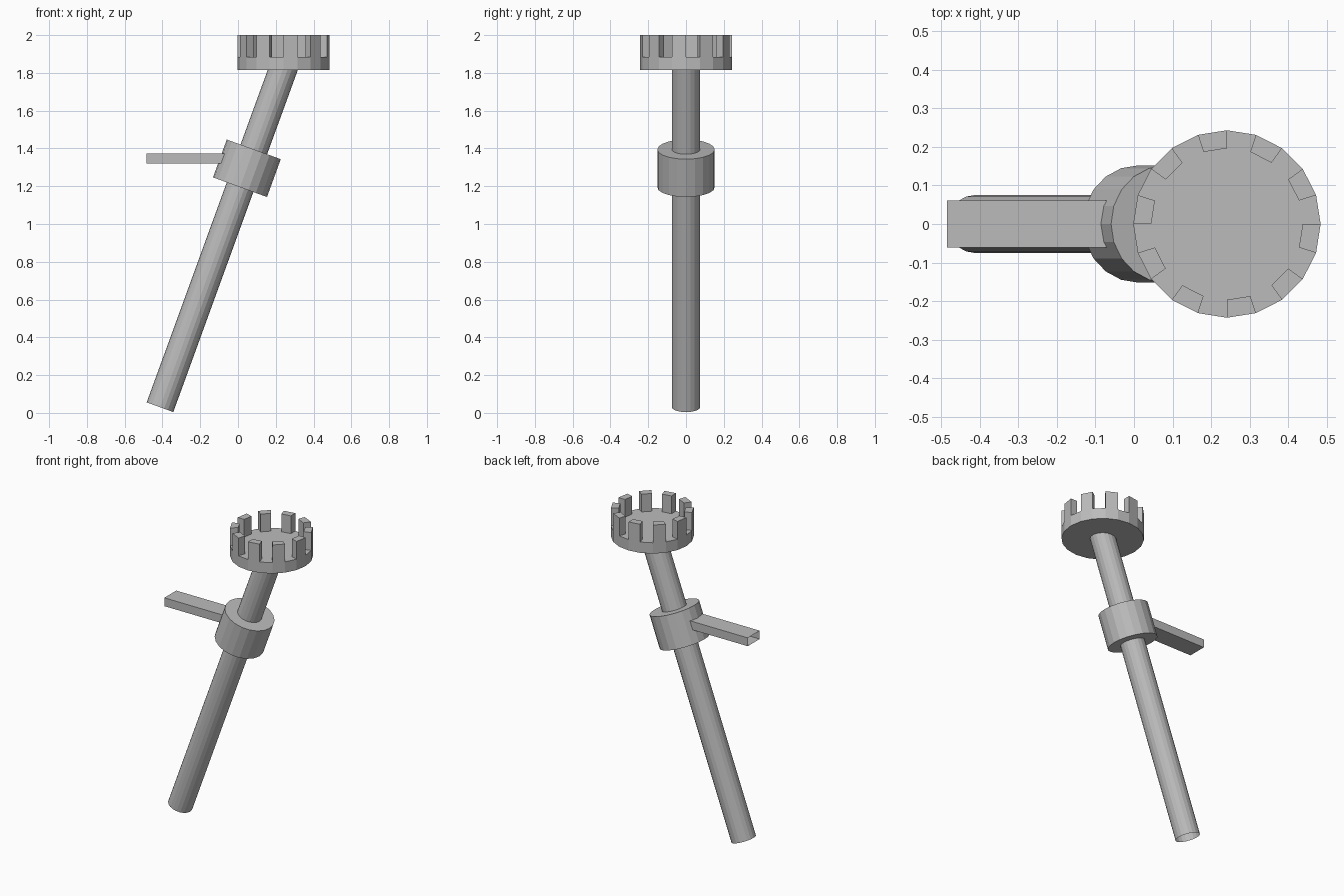
import bpy, bmesh, math
from mathutils import Matrix, Vector

if "Cube" in bpy.data.objects:
    bpy.data.objects.remove(bpy.data.objects["Cube"])

SIDES = 20
TILT = Matrix.Rotation(math.radians(20), 4, 'Y')

grey = bpy.data.materials.new("plain grey")
grey.use_nodes = True
grey.diffuse_color = (0.5, 0.5, 0.5, 1)
grey.node_tree.nodes["Principled BSDF"].inputs["Base Color"].default_value = (0.5, 0.5, 0.5, 1)


def finish(name, bm, matrix):
    mesh = bpy.data.meshes.new(name)
    bm.to_mesh(mesh)
    bm.free()
    mesh.materials.append(grey)
    obj = bpy.data.objects.new(name, mesh)
    obj.matrix_world = matrix
    bpy.context.collection.objects.link(obj)
    return obj


def cylinder(radius, height, capped=True):
    bm = bmesh.new()
    bmesh.ops.create_cone(bm, cap_ends=capped, segments=SIDES,
                          radius1=radius, radius2=radius, depth=height)
    return bm


# Leaning shaft, an open tube
low, high = Vector((-0.413, 0, 0.03)), Vector((0.247, 0, 1.843))
finish("shaft", cylinder(0.075, (high - low).length, False),
       Matrix.Translation((low + high) / 2) @ TILT)

# Collar around the shaft
finish("collar", cylinder(0.152, 0.213), Matrix.Translation((0.047, 0, 1.295)) @ TILT)

# Level side arm, hollow and open at the ends
bm = bmesh.new()
bmesh.ops.create_cube(bm, size=1)
ends = [f for f in bm.faces if abs(f.normal.x) > 0.9]
bmesh.ops.delete(bm, geom=ends, context='FACES_ONLY')
bmesh.ops.scale(bm, vec=(0.42, 0.122, 0.054), verts=bm.verts)
finish("side_arm", bm, Matrix.Translation((-0.275, 0, 1.347)))

# Crown: a disc whose rim rises into a tooth on every other side
bm = cylinder(0.243, 0.07)
top = [f for f in bm.faces if f.normal.z > 0.9]
rim = bmesh.ops.inset_region(bm, faces=top, thickness=0.046, use_even_offset=True)["faces"]


def side_number(face):
    c = face.calc_center_median()
    return int(math.degrees(math.atan2(c.y, c.x)) % 360 // (360 / SIDES))


teeth = [f for f in rim if side_number(f) % 2 == 1]
raised = bmesh.ops.extrude_discrete_faces(bm, faces=teeth)["faces"]
bmesh.ops.translate(bm, vec=(0, 0, 0.115),
                    verts=list({v for f in raised for v in f.verts}))
finish("crown", bm, Matrix.Translation((0.241, 0, 1.85)))
